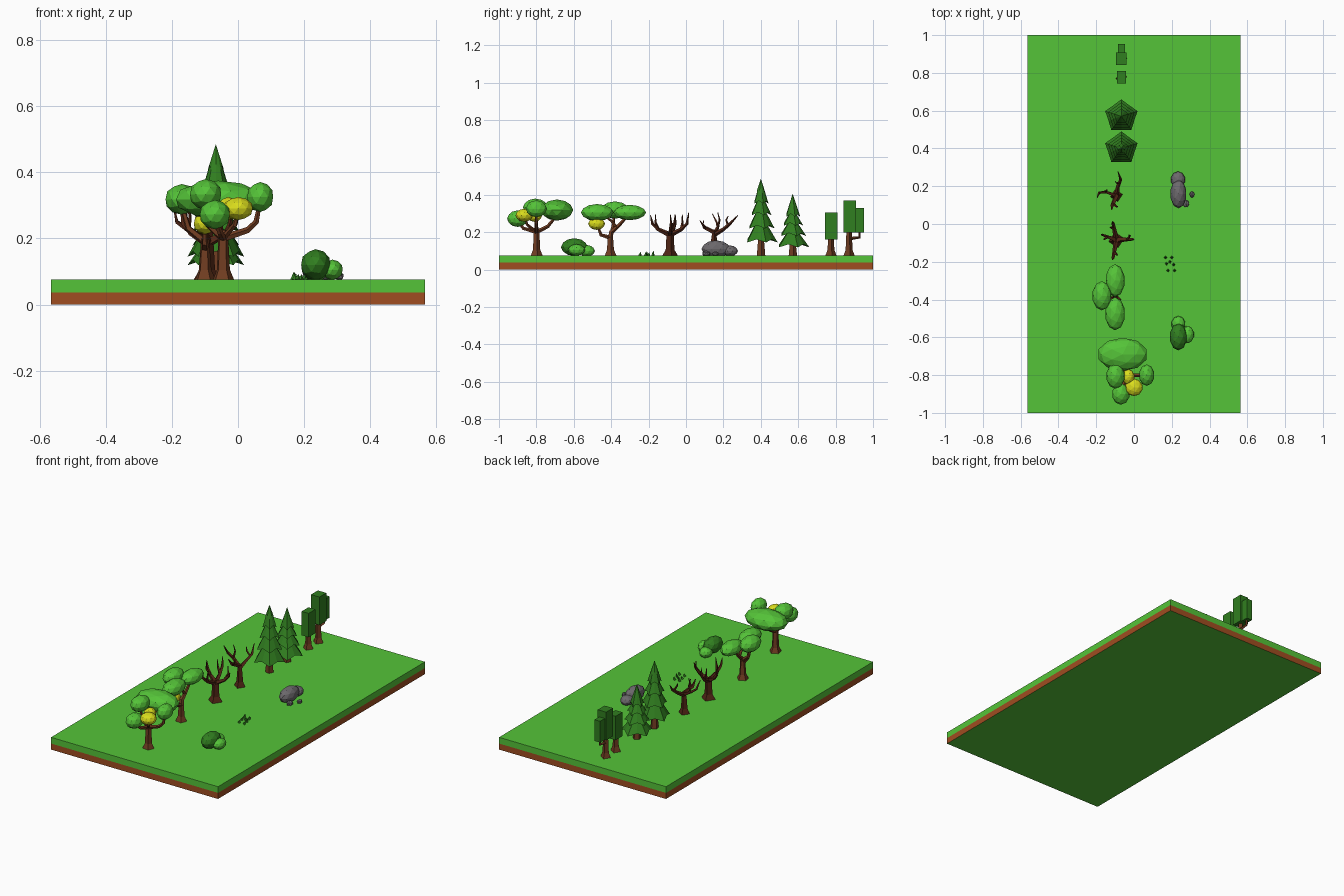
import bpy, bmesh, math
from mathutils import Vector, Matrix

G = 0.075  # ground level


def mat(name, r, g, b):
    m = bpy.data.materials.new(name)
    m.diffuse_color = (r, g, b, 1)
    return m


GRASS = mat("grass", .09, .55, .04)
SOIL = mat("soil", .35, .075, .015)
BARK = mat("bark", .16, .045, .015)
DEAD = mat("dead_wood", .085, .02, .008)
LEAF = mat("leaf", .09, .55, .04)
PINE = mat("dark_leaf", .03, .21, .014)
YELLOW = mat("yellow_leaf", .7, .72, .012)
STONE = mat("stone", .15, .14, .15)


def finish(bm, name, *mats):
    bmesh.ops.recalc_face_normals(bm, faces=bm.faces)
    me = bpy.data.meshes.new(name)
    bm.to_mesh(me)
    bm.free()
    for m in mats:
        me.materials.append(m)
    ob = bpy.data.objects.new(name, me)
    bpy.context.collection.objects.link(ob)
    return ob


def box(name, m, c, s):
    bm = bmesh.new()
    bmesh.ops.create_cube(bm, size=1, matrix=Matrix.Translation(c) @ Matrix.Diagonal((*s, 1)))
    return finish(bm, name, m)


def blobs(name, m, items, sub=2):
    # faceted ellipsoids: (x, y, z, rx, ry, rz)
    bm = bmesh.new()
    for x, y, z, *r in items:
        bmesh.ops.create_icosphere(bm, subdivisions=sub, radius=1.03,
                                   matrix=Matrix.Translation((x, y, z)) @ Matrix.Diagonal((*r, 1)))
    return finish(bm, name, m)


def tube(bm, pts, n=5):
    # tapered limb through (x, y, z, radius)
    P = [Vector(p[:3]) for p in pts]
    u, rings = Vector((1, .2, .1)), []
    for i, p in enumerate(P):
        d = (P[min(i + 1, len(P) - 1)] - P[max(i - 1, 0)]).normalized()
        u = (u - d * u.dot(d)).normalized()
        v = d.cross(u)
        rings.append([bm.verts.new(p + pts[i][3] * (math.cos(a) * u + math.sin(a) * v))
                      for a in (2 * math.pi * k / n for k in range(n))])
    for a, b in zip(rings, rings[1:]):
        for k in range(n):
            bm.faces.new((a[k], a[(k + 1) % n], b[(k + 1) % n], b[k]))
    bm.faces.new(rings[0])
    bm.faces.new(rings[-1])


def limbs(name, m, paths, n=5):
    bm = bmesh.new()
    for p in paths:
        tube(bm, p, n)
    return finish(bm, name, m)


def conifer(name, x, y, r, levels, top):
    # stacked five-sided skirts with drooping corners
    bm = bmesh.new()
    for i, z in enumerate(levels):
        R = r * (1 - i / (len(levels) + .6))
        zt = levels[i + 2] if i + 2 < len(levels) else top
        zt = top if i == len(levels) - 1 else min(zt, top)
        ring = []
        for k in range(10):
            a = math.pi / 2 + math.pi * k / 5
            q, dz = (R, -.008) if k % 2 == 0 else (R * .8, .008)
            ring.append(bm.verts.new((x + q * math.cos(a), y + q * math.sin(a), z + dz)))
        tip, low = bm.verts.new((x, y, zt)), bm.verts.new((x, y, z + .02))
        for k in range(10):
            bm.faces.new((ring[k], ring[(k + 1) % 10], tip))
            bm.faces.new((ring[(k + 1) % 10], ring[k], low))
    finish(bm, name + "_foliage", PINE)
    limbs(name + "_trunk", BARK, [[(x, y, G, .024), (x, y, levels[0] + .03, .015)]])


# ground slab
box("grass_layer", GRASS, (0, 0, .056), (1.13, 2, .038))
soil = box("soil_layer", SOIL, (0, 0, .0185), (1.13, 2, .037))
soil.data.materials.append(GRASS)
for f in soil.data.polygons:
    if f.normal.z < -.5:
        f.material_index = 1

# leafy tree at the front
limbs("front_tree_trunk", BARK, [
    [(-.045, -.8, G, .034), (-.045, -.8, .105, .021), (-.045, -.8, .2, .016), (-.045, -.8, .225, .011)],
    [(-.045, -.8, .2, .012), (-.055, -.74, .23, .010), (-.06, -.69, .29, .007)],
    [(-.045, -.8, .2, .012), (.03, -.8, .225, .010), (.055, -.8, .25, .009), (.065, -.8, .3, .006)],
    [(-.045, -.8, .2, .012), (-.09, -.8, .24, .009), (-.098, -.8, .31, .006)],
    [(-.045, -.8, .2, .012), (-.055, -.87, .22, .009), (-.07, -.9, .26, .006)],
    [(-.045, -.8, .2, .010), (-.01, -.85, .24, .008), (0, -.86, .28, .005)]])
blobs("front_tree_leaves", LEAF, [
    (-.06, -.69, .318, .13, .085, .055), (-.098, -.805, .333, .048, .065, .045),
    (-.07, -.9, .272, .046, .055, .043), (.067, -.8, .325, .04, .055, .044)])
blobs("front_tree_yellow_leaves", YELLOW, [
    (0, -.865, .29, .045, .045, .034), (-.03, -.81, .29, .032, .04, .034)])

# second leafy tree
limbs("second_tree_trunk", BARK, [
    [(-.1, -.405, G, .033), (-.1, -.405, .105, .02), (-.1, -.405, .16, .016), (-.1, -.4, .2, .013),
     (-.1, -.36, .235, .010), (-.1, -.31, .29, .007)],
    [(-.1, -.405, .17, .012), (-.1, -.455, .185, .010), (-.1, -.475, .24, .006), (-.1, -.475, .29, .005)],
    [(-.1, -.4, .19, .012), (-.15, -.39, .23, .010), (-.17, -.385, .3, .006)],
    [(-.1, -.37, .225, .009), (-.1, -.4, .26, .007), (-.1, -.44, .29, .005)]])
blobs("second_tree_leaves", LEAF, [
    (-.1, -.3, .305, .05, .085, .04), (-.17, -.38, .318, .05, .075, .045),
    (-.1, -.475, .305, .052, .085, .044)])
blobs("second_tree_yellow_leaves", YELLOW, [(-.1, -.478, .245, .034, .044, .032)])

# bare tree with four arms, each forked
c = (-.093, -.085)
paths = [[(*c, G, .042), (*c, .105, .024), (*c, .18, .02), (*c, .2, .018)]]
for dx, dy, h in ((.095, .005, .27), (-.08, .03, .29), (-.02, -.105, .29), (-.02, .1, .305)):
    x, y = c
    e = (x + .6 * dx, y + .6 * dy)
    paths += [[(x, y, .185, .015), (*e, .215, .010), (x + .9 * dx, y + .9 * dy, .245, .008), (x + dx, y + dy, h, .002)],
              [(*e, .215, .009), (e[0] + .15 * dx - .15 * dy, e[1] + .1 * dy + .2 * dx, .25, .006),
               (e[0] + .1 * dx - .2 * dy, e[1] + .1 * dy + .25 * dx, .295, .002)]]
limbs("bare_tree", DEAD, paths, 4)

# crooked bare tree
limbs("crooked_bare_tree", DEAD, [
    [(-.093, .15, G, .033), (-.093, .15, .105, .02), (-.093, .15, .16, .016), (-.093, .15, .2, .013),
     (-.115, .1, .225, .010), (-.118, .075, .262, .002)],
    [(-.093, .15, .185, .013), (-.085, .2, .215, .010), (-.07, .235, .245, .008), (-.085, .278, .29, .002)],
    [(-.075, .225, .235, .007), (-.09, .215, .265, .005), (-.1, .225, .285, .002)],
    [(-.093, .15, .19, .012), (-.15, .17, .225, .009), (-.185, .165, .25, .007), (-.195, .14, .3, .002)],
    [(-.15, .17, .225, .007), (-.145, .18, .265, .005), (-.15, .17, .305, .002)],
    [(-.112, .11, .22, .008), (-.09, .09, .235, .005), (-.085, .095, .265, .002)]], 4)

# conifers
conifer("tall_conifer", -.067, .4, .09, (.153, .228, .298, .36, .415), .485)
conifer("short_conifer", -.067, .57, .09, (.127, .187, .242, .29, .33), .405)

# block trees
for name, y, top in (("small_block_tree", .775, .2), ("large_block_tree", .872, .24)):
    limbs(name + "_trunk", BARK, [[(-.067, y, G, .03), (-.067, y, .105, .019), (-.067, y, top, .013)]], 4)
limbs("block_tree_branch", BARK, [
    [(-.067, .872, .165, .009), (-.067, .927, .172, .008), (-.067, .929, .22, .006)]], 4)
box("small_block_leaves", PINE, (-.067, .777, .233), (.047, .066, .146))
box("large_block_leaves", PINE, (-.067, .875, .284), (.057, .066, .172))
box("side_block_leaves", PINE, (-.067, .93, .264), (.038, .046, .13))

# bush
blobs("bush_dark", PINE, [(.235, -.597, .12, .045, .07, .046)])
blobs("bush_light", LEAF, [(.235, -.53, .1, .036, .042, .03), (.285, -.585, .105, .032, .045, .03)])

# rocks
blobs("large_rocks", STONE, [(.235, .16, .11, .042, .075, .045), (.233, .235, .1, .037, .042, .028)])
blobs("pebbles", STONE, [(.275, .108, .085, .018, .022, .016), (.307, .157, .085, .014, .018, .014)], 1)

# grass tufts
limbs("grass_tufts", PINE, [
    [(x, y, G, .009), (x + .003, y + .003, G + h, .001)] for x, y, h in (
        (.167, -.177, .024), (.2, -.177, .02), (.172, -.21, .018), (.21, -.215, .022),
        (.19, -.2, .016), (.18, -.246, .016), (.215, -.246, .018))], 4)
